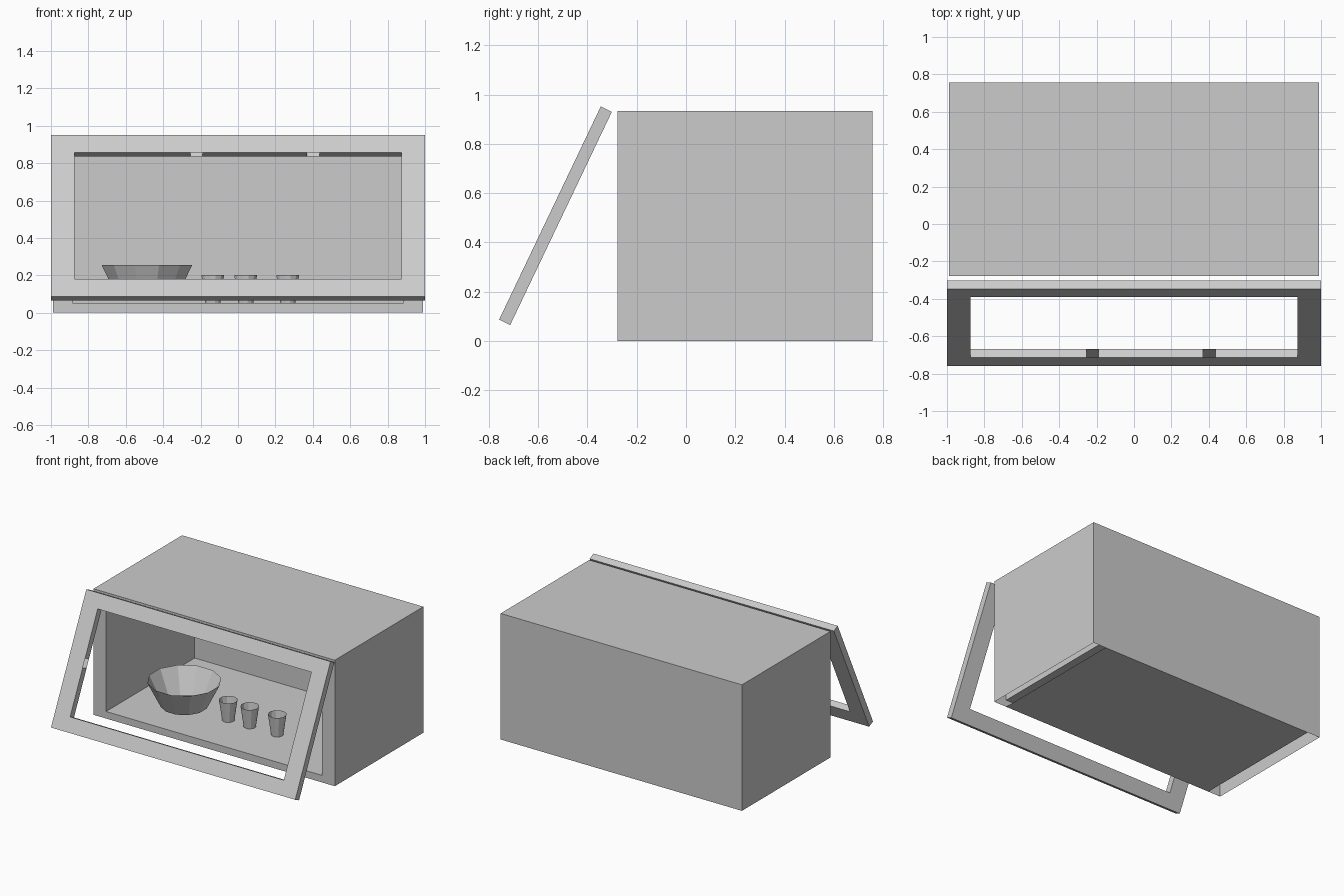
import bpy, bmesh, math
from mathutils import Vector

if "Cube" in bpy.data.objects:
    bpy.data.objects.remove(bpy.data.objects["Cube"])


def finish(name, bm):
    bmesh.ops.remove_doubles(bm, verts=bm.verts, dist=1e-5)
    mesh = bpy.data.meshes.new(name)
    bm.to_mesh(mesh)
    bm.free()
    obj = bpy.data.objects.new(name, mesh)
    bpy.context.collection.objects.link(obj)
    return obj


def quad(bm, pts):
    return bm.faces.new([bm.verts.new(p) for p in pts])


# Cabinet: thin outer shell open underneath, inner liner set into the front
def cabinet():
    bm = bmesh.new()
    x0, y0, y1, z1 = 0.988, -0.279, 0.757, 0.933
    xi, zi0, zi1 = 0.885, 0.052, 0.881
    outer = [(-x0, 0), (x0, 0), (x0, z1), (-x0, z1)]
    inner = [(-xi, zi0), (xi, zi0), (xi, zi1), (-xi, zi1)]
    for i in range(4):
        j = (i + 1) % 4
        (ax, az), (bx, bz) = outer[i], outer[j]
        (cx, cz), (dx, dz) = inner[i], inner[j]
        if i > 0:  # the underside stays open
            quad(bm, [(ax, y0, az), (ax, y1, az), (bx, y1, bz), (bx, y0, bz)][::-1])
        quad(bm, [(ax, y0, az), (bx, y0, bz), (dx, y0, dz), (cx, y0, cz)])
        quad(bm, [(cx, y0, cz), (dx, y0, dz), (dx, y1, dz), (cx, y1, cz)])
    quad(bm, [(x, y1, z) for x, z in outer[::-1]])
    finish("cabinet_shell", bm)

    # Bottom sheet, narrower than the shell so a slot shows at each side
    bm = bmesh.new()
    quad(bm, [(-xi, y0, 0), (-xi, y1, 0), (xi, y1, 0), (xi, y0, 0)])
    finish("bottom_panel", bm)


# Door: hollow tilted frame, with gaps in its inner edge where bars would join
def door():
    bm = bmesh.new()
    base = Vector((0, -0.759, 0.086))
    up = Vector((0, 0.413, 0.866)).normalized()
    depth = Vector((0, up.z, -up.y)) * 0.05
    xs = [-1, -0.875, -0.255, -0.19, 0.37, 0.435, 0.875, 1]
    ss = [0, 0.105, 0.447, 0.512, 0.854, 0.959]
    nx, ns = len(xs) - 1, len(ss) - 1

    def p(x, s, t):
        return Vector((x, 0, 0)) + base + up * s + depth * t

    def solid(i, j):
        return not (0 < i < nx - 1 and 0 < j < ns - 1)

    for i in range(nx):
        for j in range(ns):
            if not solid(i, j):
                continue
            c = [(xs[i], ss[j]), (xs[i + 1], ss[j]),
                 (xs[i + 1], ss[j + 1]), (xs[i], ss[j + 1])]
            quad(bm, [p(x, s, 0) for x, s in c])
            quad(bm, [p(x, s, 1) for x, s in c[::-1]])
            for k, (di, dj) in enumerate([(0, -1), (1, 0), (0, 1), (-1, 0)]):
                a, b = i + di, j + dj
                outside = not (0 <= a < nx and 0 <= b < ns)
                gap = (i in (2, 4) and dj != 0) or (j == 2 and di != 0)
                if outside or (not solid(a, b) and not gap):
                    m, n = c[k], c[(k + 1) % 4]
                    quad(bm, [p(*m, 0), p(*m, 1), p(*n, 1), p(*n, 0)])
    finish("door_frame", bm)


# Open vessels: a lathed profile with a flat base
def vessel(name, x, y, profile, sides):
    bm = bmesh.new()
    rings = [[bm.verts.new((x + r * math.cos(math.tau * (k + 0.5) / sides),
                            y + r * math.sin(math.tau * (k + 0.5) / sides), z))
              for k in range(sides)] for r, z in profile]
    bm.faces.new(rings[0][::-1])
    for lo, hi in zip(rings, rings[1:]):
        for k in range(sides):
            n = (k + 1) % sides
            bm.faces.new([lo[k], lo[n], hi[n], hi[k]])
    finish(name, bm)


cabinet()
door()
vessel("bowl", -0.487, 0.067, [(0.16, 0.073), (0.251, 0.256)], 12)
for i, x in enumerate((-0.135, 0.041, 0.266)):
    vessel(f"cup_{i + 1}", x, 0.08, [(0.042, 0.053), (0.063, 0.203)], 12)
